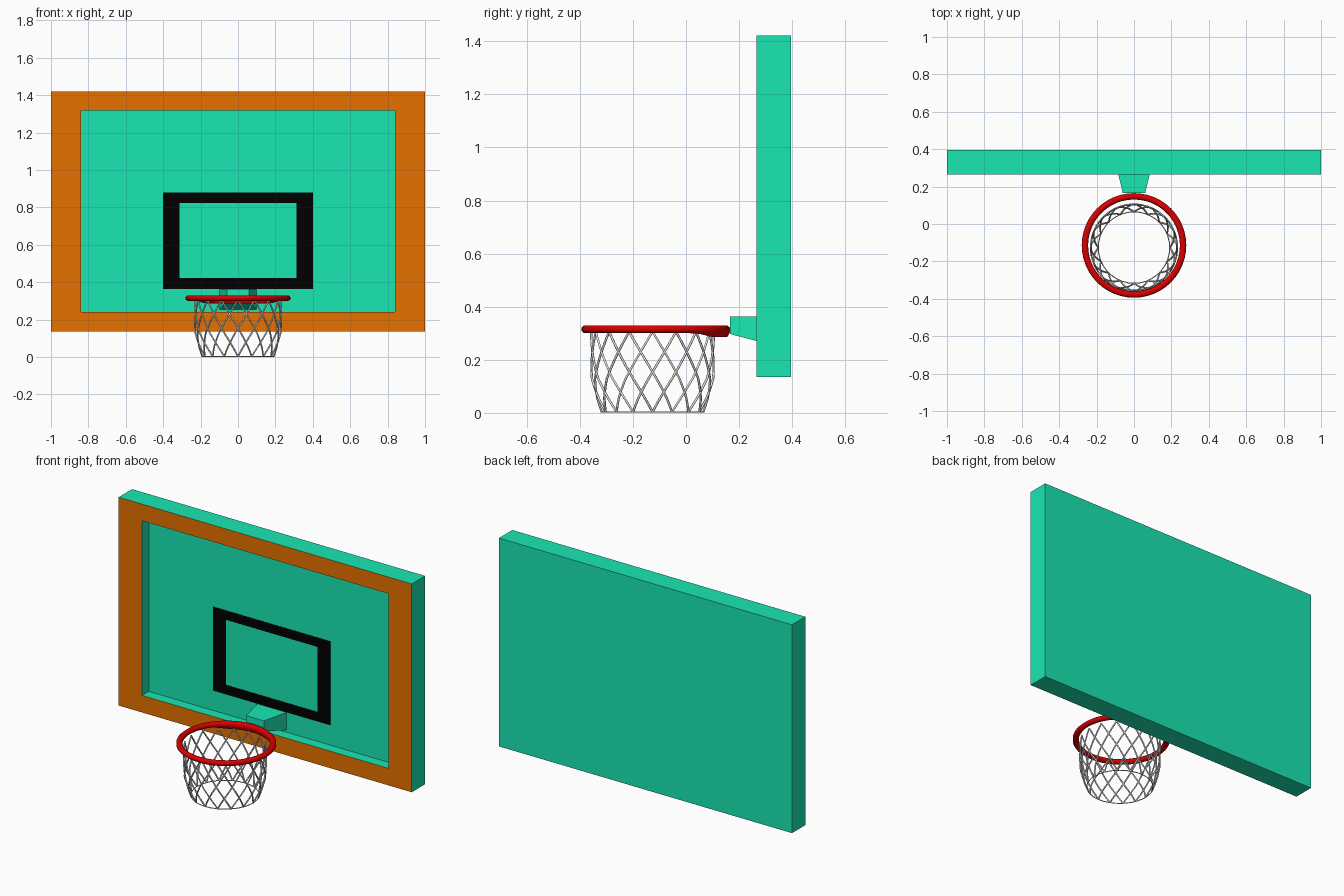
import bpy, bmesh, math

if "Cube" in bpy.data.objects:
    bpy.data.objects.remove(bpy.data.objects["Cube"])


def material(name, rgb):
    m = bpy.data.materials.new(name)
    m.diffuse_color = (*rgb, 1)
    m.use_nodes = True
    m.node_tree.nodes["Principled BSDF"].inputs["Base Color"].default_value = m.diffuse_color
    return m


GREEN = material("sea green", (0.010, 0.81, 0.456))
ORANGE = material("orange", (0.80, 0.165, 0.0))
BLACK = material("black", (0.0, 0.0, 0.0))
RED = material("red", (0.70, 0.0, 0.0))
WHITE = material("net white", (0.80, 0.80, 0.80))


def rect(x, z0, z1, y):
    return [(-x, y, z0), (x, y, z0), (x, y, z1), (-x, y, z1)]


def skin(name, rings, mats, closed=False, painted=None):
    """Join rings of points into a solid; band number 'painted' gets material 1."""
    bm = bmesh.new()
    loops = [[bm.verts.new(p) for p in r] for r in rings]
    n = len(loops[0])
    for k in range(len(loops) if closed else len(loops) - 1):
        a, b = loops[k], loops[(k + 1) % len(loops)]
        for i in range(n):
            j = (i + 1) % n
            f = bm.faces.new((a[i], a[j], b[j], b[i]))
            f.material_index = 1 if k == painted else 0
    if not closed:
        bm.faces.new(loops[0])
        bm.faces.new(loops[-1])
    bmesh.ops.recalc_face_normals(bm, faces=bm.faces)
    me = bpy.data.meshes.new(name)
    bm.to_mesh(me)
    bm.free()
    for m in mats:
        me.materials.append(m)
    ob = bpy.data.objects.new(name, me)
    bpy.context.collection.objects.link(ob)
    return ob


# Backboard with recessed panel and orange front border
skin("backboard", [rect(1, 0.136, 1.421, 0.395), rect(1, 0.136, 1.421, 0.265),
                   rect(0.84, 0.241, 1.318, 0.265), rect(0.84, 0.241, 1.318, 0.33)],
     [GREEN, ORANGE], painted=1)

# Black target square on the panel
skin("target_square", [rect(0.40, 0.365, 0.881, 0.331), rect(0.40, 0.365, 0.881, 0.327),
                       rect(0.312, 0.422, 0.825, 0.327), rect(0.312, 0.422, 0.825, 0.331)],
     [BLACK], closed=True)

# Tapered bracket
skin("bracket", [rect(0.10, 0.254, 0.363, 0.331), rect(0.06, 0.297, 0.363, 0.166)], [GREEN])

# Rim: tube ring whose underside drops near the bracket
CY, SEG, SIDES = -0.1145, 48, 8
rings = []
for s in range(SEG):
    a = 2 * math.pi * s / SEG
    ring = []
    for t in range(SIDES):
        b = 2 * math.pi * (t + 0.5) / SIDES
        r = 0.2625 + 0.0185 * math.cos(b)
        y = CY + r * math.sin(a)
        z = 0.315 + 0.016 * math.sin(b)
        drop = min(1, max(0, (y - 0.04) / 0.06))
        z -= drop * (0.015 if math.sin(b) < -0.5 else 0.006 if math.sin(b) < 0 else 0)
        ring.append((r * math.cos(a), y, z))
    rings.append(ring)
rim = skin("rim", rings, [RED], closed=True)
bpy.context.view_layer.objects.active = rim
rim.select_set(True)
bpy.ops.object.shade_smooth_by_angle(angle=math.radians(50))
rim.select_set(False)

# Net: crossing spiral cords plus a thin bottom hem
PROFILE = [(0, 0.190), (0.06, 0.212), (0.13, 0.229), (0.20, 0.231), (0.32, 0.231)]
CORDS, TOP, LOW = 16, 0.306, 0.003


def net_radius(z):
    for (z0, r0), (z1, r1) in zip(PROFILE, PROFILE[1:]):
        if z <= z1:
            return r0 + (r1 - r0) * (z - z0) / (z1 - z0)
    return PROFILE[-1][1]


def net_point(a, z):
    r = net_radius(z)
    return (r * math.cos(a), -0.126 + r * math.sin(a), z)


def cord(curve, points, cyclic=False, thick=1.0):
    sp = curve.splines.new('POLY')
    sp.points.add(len(points) - 1)
    for p, co in zip(sp.points, points):
        p.co = (*co, 1)
        p.radius = thick
    sp.use_cyclic_u = cyclic


cu = bpy.data.curves.new("net", 'CURVE')
cu.dimensions = '3D'
cu.bevel_depth = 0.0045
cu.bevel_resolution = 1
pitch = 2 * math.pi / CORDS
for i in range(CORDS):
    for d in (-1, 1):
        pts = []
        for k in range(13):
            t = k / 12
            pts.append(net_point(pitch * (i + d * 2 * t), TOP + (LOW - TOP) * t))
        cord(cu, pts)
cord(cu, [net_point(2 * math.pi * k / 36, LOW) for k in range(36)], True, 0.6)
cu.materials.append(WHITE)
net = bpy.data.objects.new("net", cu)
bpy.context.collection.objects.link(net)
bpy.context.view_layer.objects.active = net
net.select_set(True)
bpy.ops.object.convert(target='MESH')
